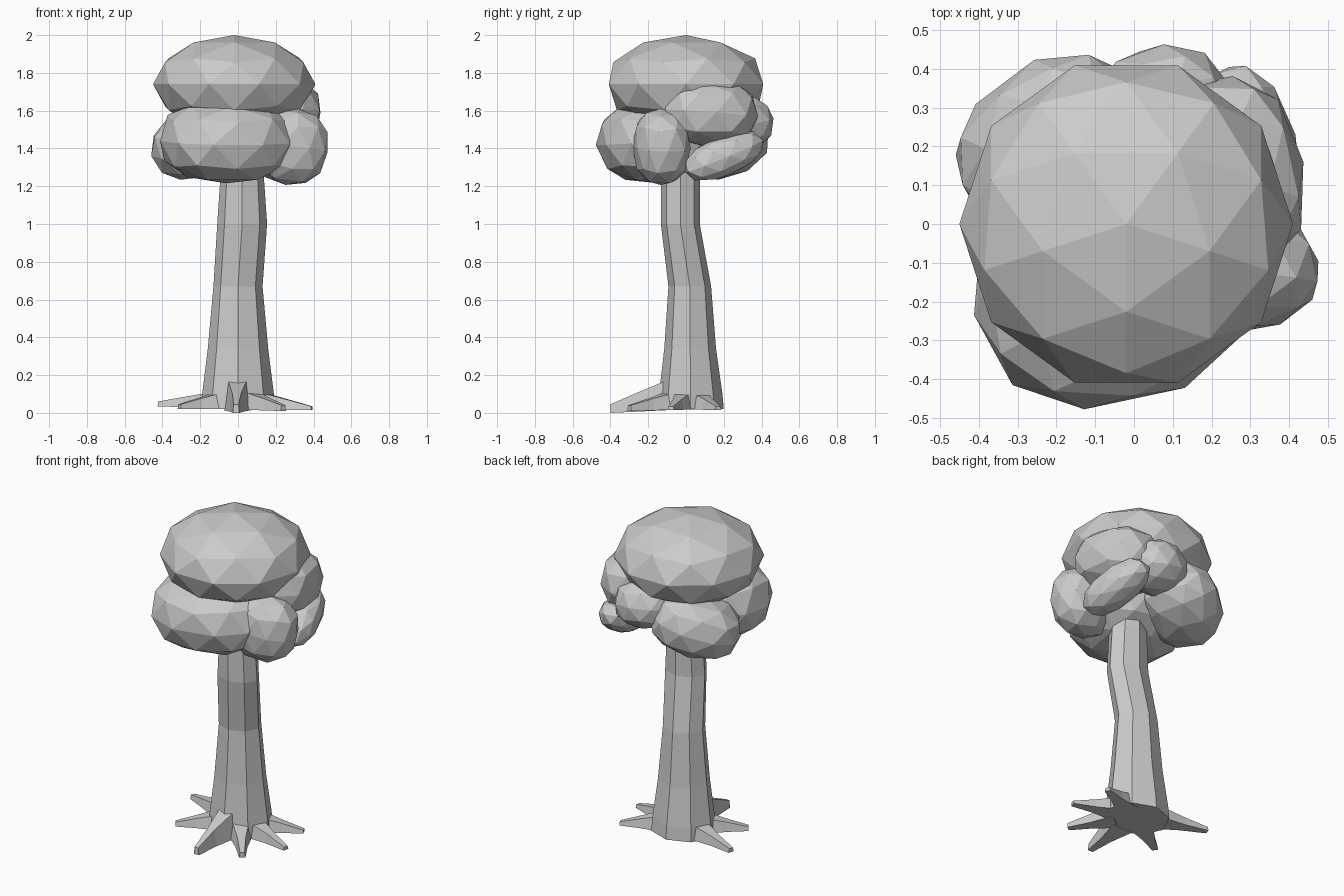
import bpy, bmesh, math
from mathutils import Vector, Matrix, Euler

cube = bpy.data.objects.get("Cube")
if cube:
    bpy.data.objects.remove(cube, do_unlink=True)

grey = bpy.data.materials.new("plain_grey")
grey.use_nodes = True
grey.diffuse_color = (0.6, 0.6, 0.6, 1)
grey.node_tree.nodes["Principled BSDF"].inputs["Base Color"].default_value = grey.diffuse_color


def finish(name, bm):
    """Turn a bmesh into a flat shaded object."""
    bmesh.ops.recalc_face_normals(bm, faces=bm.faces[:])
    mesh = bpy.data.meshes.new(name)
    bm.to_mesh(mesh)
    bm.free()
    mesh.materials.append(grey)
    obj = bpy.data.objects.new(name, mesh)
    bpy.context.collection.objects.link(obj)
    return obj


def loft(name, sections):
    """Skin a closed, capped tube over cross-sections of equal point count."""
    bm = bmesh.new()
    rings = [[bm.verts.new(p) for p in section] for section in sections]
    n = len(rings[0])
    for low, high in zip(rings, rings[1:]):
        for i in range(n):
            j = (i + 1) % n
            bm.faces.new((low[i], low[j], high[j], high[i]))
    bm.faces.new(rings[0])
    bm.faces.new(rings[-1])
    return finish(name, bm)


def clump(name, centre, radii, turn=(0, 0, 0), bulge=1):
    """Faceted leaf clump: a squashed, turned icosphere; bulge under 1 makes it boxier."""
    bm = bmesh.new()
    bmesh.ops.create_icosphere(bm, subdivisions=2, radius=1)
    bmesh.ops.rotate(bm, verts=bm.verts[:], cent=(0, 0, 0),
                     matrix=Matrix.Rotation(math.radians(-18), 3, "Z"))
    for v in bm.verts:
        v.co = [math.copysign(abs(c) ** bulge, c) if abs(c) > 0.01 else 0 for c in v.co]
    euler = Euler([math.radians(a) for a in turn])
    bm.transform(Matrix.LocRotScale(Vector(centre), euler, Vector(radii)))
    return finish(name, bm)


def root(name, tip, height, tip_base, tip_top):
    """Tapered root running from inside the trunk to its tip."""
    start = Vector((0, 0.02, 0))
    end = Vector((tip[0], tip[1], 0))
    side = (end - start).normalized().cross(Vector((0, 0, 1)))
    sections = []
    for t, half, top in ((0.3, 0.07, height), (0.66, 0.035, (height + tip_top) / 2),
                         (1, 0.018, tip_top)):
        c = start.lerp(end, t)
        base = 0.02 + (tip_base - 0.02) * t
        sections.append([c - side * half + Vector((0, 0, base)),
                         c + side * half + Vector((0, 0, base)),
                         c + side * half * 0.7 + Vector((0, 0, top)),
                         c - side * half * 0.7 + Vector((0, 0, top))])
    return loft(name, sections)


# Bent eight-sided trunk: height, centre x, centre y, radius x, radius y
trunk_rings = [
    (0.02, 0, 0.025, 0.195, 0.175),
    (0.10, 0, 0.025, 0.19, 0.168),
    (0.34, 0, 0.022, 0.16, 0.137),
    (0.67, 0, 0.02, 0.13, 0.113),
    (1.00, 0.022, -0.03, 0.132, 0.103),
    (1.25, 0.022, -0.03, 0.115, 0.103),
    (1.60, 0.02, 0, 0.09, 0.09),
]
loft("trunk", [[(cx + rx * math.cos(k * math.pi / 4), cy + ry * math.sin(k * math.pi / 4), z)
                for k in range(8)] for z, cx, cy, rx, ry in trunk_rings])

# Roots spreading over the front and sides
root("root_front", (-0.01, -0.40), 0.17, 0, 0.045)
root("root_front_left", (0.24, -0.30), 0.11, 0.01, 0.04)
root("root_left", (0.39, -0.08), 0.11, 0.015, 0.035)
root("root_back_left", (0.34, 0.17), 0.11, 0.015, 0.035)
root("root_front_right", (-0.31, -0.18), 0.11, 0.02, 0.045)
root("root_right", (-0.42, 0.15), 0.11, 0.035, 0.06)

# Leaf clumps
clump("crown_top", (-0.02, 0, 1.74), (0.43, 0.43, 0.26))
clump("leaves_front", (-0.06, -0.16, 1.44), (0.36, 0.31, 0.225), (4, 0, 12), 0.85)
clump("leaves_left", (0.28, -0.13, 1.41), (0.2, 0.15, 0.205), (0, 8, 10), 0.85)
clump("leaves_back_upper", (0.21, 0.12, 1.59), (0.23, 0.26, 0.18), (-4, 0, 10), 0.8)
clump("leaves_back_lower", (0.30, 0.20, 1.36), (0.12, 0.23, 0.105), (22, 0, 15), 0.9)
clump("leaves_back", (0.07, 0.29, 1.53), (0.19, 0.17, 0.15), (10, 0, 20), 0.9)
clump("leaves_back_right", (-0.20, 0.19, 1.43), (0.27, 0.23, 0.18), (0, -18, 37), 0.85)
